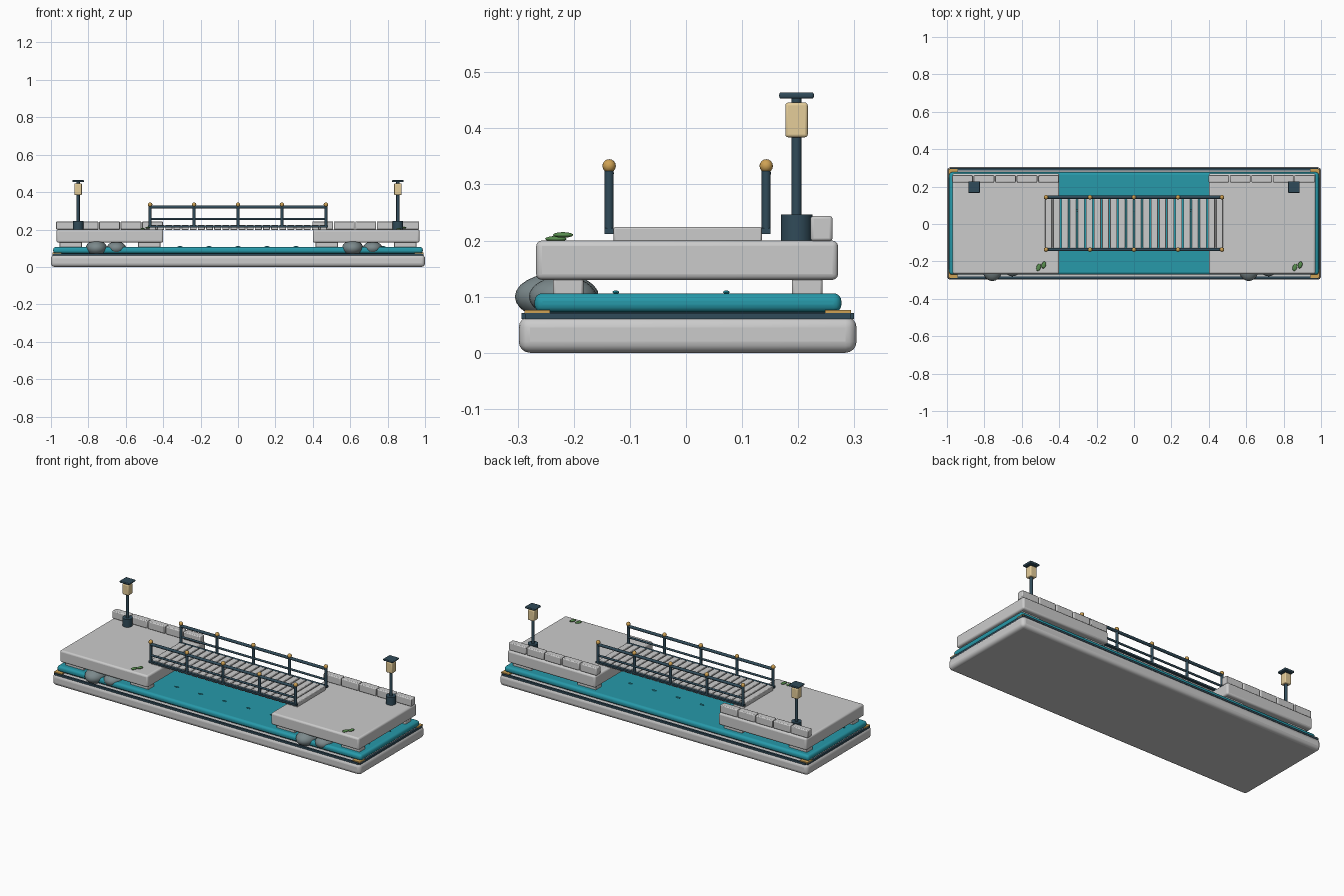
import bpy, math

if "Cube" in bpy.data.objects:
    bpy.data.objects.remove(bpy.data.objects["Cube"])

YC = 0.003  # depth centre of the slabs


def mat(name, r, g, b):
    m = bpy.data.materials.new(name)
    m.diffuse_color = (r, g, b, 1)
    m.use_nodes = True
    m.node_tree.nodes["Principled BSDF"].inputs["Base Color"].default_value = m.diffuse_color
    return m


TEAL = mat("water_teal", 0.02, 0.32, 0.40)
DARK = mat("dark_iron", 0.03, 0.07, 0.10)
GOLD = mat("brass", 0.62, 0.36, 0.09)
GLOW = mat("lamp_glow", 0.78, 0.61, 0.32)
GREEN = mat("leaf_green", 0.10, 0.27, 0.08)
ROCK = mat("rock", 0.20, 0.25, 0.26)


def finish(name, m):
    o = bpy.context.object
    o.name = name
    if m:
        o.data.materials.append(m)
    bpy.ops.object.transform_apply(location=False, rotation=True, scale=True)
    return o


def box(name, x, y, z, m=None, bevel=0.0, seg=3):
    """Box from (min, max) ranges."""
    bpy.ops.mesh.primitive_cube_add(size=1, location=(sum(x) / 2, sum(y) / 2, sum(z) / 2))
    bpy.context.object.scale = (x[1] - x[0], y[1] - y[0], z[1] - z[0])
    o = finish(name, m)
    if bevel:
        b = o.modifiers.new("bevel", "BEVEL")
        b.width, b.segments = bevel, seg
        bpy.ops.object.shade_smooth_by_angle(angle=math.radians(40))
    return o


def cyl(name, loc, r, length, m, axis="Z", n=16):
    rot = (0, math.pi / 2, 0) if axis == "X" else (0, 0, 0)
    bpy.ops.mesh.primitive_cylinder_add(vertices=n, radius=r, depth=length, location=loc, rotation=rot)
    o = finish(name, m)
    bpy.ops.object.shade_smooth_by_angle(angle=math.radians(40))
    return o


def ball(name, loc, scale, m, n=24, rz=0.0):
    bpy.ops.mesh.primitive_uv_sphere_add(segments=n, ring_count=n // 2, radius=1, location=loc, rotation=(0, 0, rz))
    bpy.context.object.scale = scale
    o = finish(name, m)
    bpy.ops.object.shade_smooth()
    return o


# base slab and water
box("base_slab", (-1, 1), (-0.298, 0.304), (0, 0.065), bevel=0.02, seg=4)
box("water", (-0.988, 0.988), (-0.27, 0.277), (0.072, 0.106), TEAL, 0.014, 4)

# dark trim frame and brass corner plates
for s in (-1, 1):
    yt, xt = YC + s * 0.29, s * 0.987
    box("long_trim", (-0.985, 0.985), (yt - 0.006, yt + 0.006), (0.06, 0.071), DARK)
    box("end_trim", (xt - 0.006, xt + 0.006), (YC - 0.29, YC + 0.29), (0.06, 0.071), DARK)
    for t in (-1, 1):
        cx, cy = s * 0.968, YC + t * 0.268
        box("corner_plate", (cx - 0.025, cx + 0.025), (cy - 0.023, cy + 0.023), (0.069, 0.076), GOLD)
box("water_bed", (-0.96, 0.96), (-0.25, 0.256), (0.06, 0.08), DARK)

# ripples on the water
for i in range(13):
    for y in (-0.125, 0.072):
        ball("ripple", (-0.93 + i * 0.155, y, 0.108), (0.014, 0.006, 0.003), TEAL, 12)

for s in (-1, 1):
    c = s * 0.685
    # pier deck and its supports
    box("pier_deck", (c - 0.285, c + 0.285), (-0.267, 0.271), (0.13, 0.2), bevel=0.01)
    for dx in (-0.21, 0.21):
        for y in (-0.21, 0.216):
            box("pier_support", (c + dx - 0.06, c + dx + 0.06), (y - 0.027, y + 0.027), (0.1, 0.14), bevel=0.004, seg=2)
    # rear wall stones
    for i in range(5):
        x = c - 0.232 + i * 0.115
        box("wall_stone", (x - 0.055, x + 0.055), (0.222, 0.261), (0.199, 0.244), bevel=0.005, seg=2)
    # boulders and leaves
    ball("large_boulder", (c - 0.072, -0.23, 0.1), (0.057, 0.075, 0.042), ROCK)
    ball("small_boulder", (c + 0.035, -0.22, 0.1), (0.052, 0.06, 0.036), ROCK)
    ball("lower_leaf", (c + 0.175, -0.232, 0.203), (0.012, 0.02, 0.005), GREEN, 16, -0.3)
    ball("upper_leaf", (c + 0.203, -0.219, 0.21), (0.012, 0.019, 0.005), GREEN, 16, -0.3)
    # lamp
    lx, ly = s * 0.855, 0.197
    cyl("lamp_base", (lx, ly, 0.223), 0.028, 0.046, DARK)
    cyl("lamp_pole", (lx, ly, 0.315), 0.009, 0.15, DARK)
    box("lamp_lantern", (lx - 0.02, lx + 0.02), (ly - 0.02, ly + 0.02), (0.384, 0.446), GLOW, 0.005)
    cyl("lamp_neck", (lx, ly, 0.45), 0.009, 0.012, DARK)
    box("lamp_cap", (lx - 0.031, lx + 0.031), (ly - 0.031, ly + 0.031), (0.453, 0.464), DARK, 0.004)

# bridge planks
N = 22
for i in range(N):
    x = (i - (N - 1) / 2) * 0.0435
    box("bridge_plank", (x - 0.0185, x + 0.0185), (-0.129, 0.135), (0.198, 0.224), bevel=0.003, seg=2)

# railings on both sides
for s in (-1, 1):
    y = YC + s * 0.14
    for i in range(5):
        x = -0.47 + i * 0.235
        cyl("rail_post", (x, y, 0.273), 0.008, 0.108, DARK)
        ball("post_knob", (x, y, 0.333), (0.012, 0.012, 0.012), GOLD, 16)
    cyl("top_rail", (0, y, 0.32), 0.0085, 0.94, DARK, "X")
    cyl("middle_rail", (0, y, 0.256), 0.006, 0.94, DARK, "X")
    # hidden stringer carrying the planks
    box("bridge_stringer", (-0.48, 0.48), (y - 0.008, y + 0.008), (0.212, 0.222), DARK)
